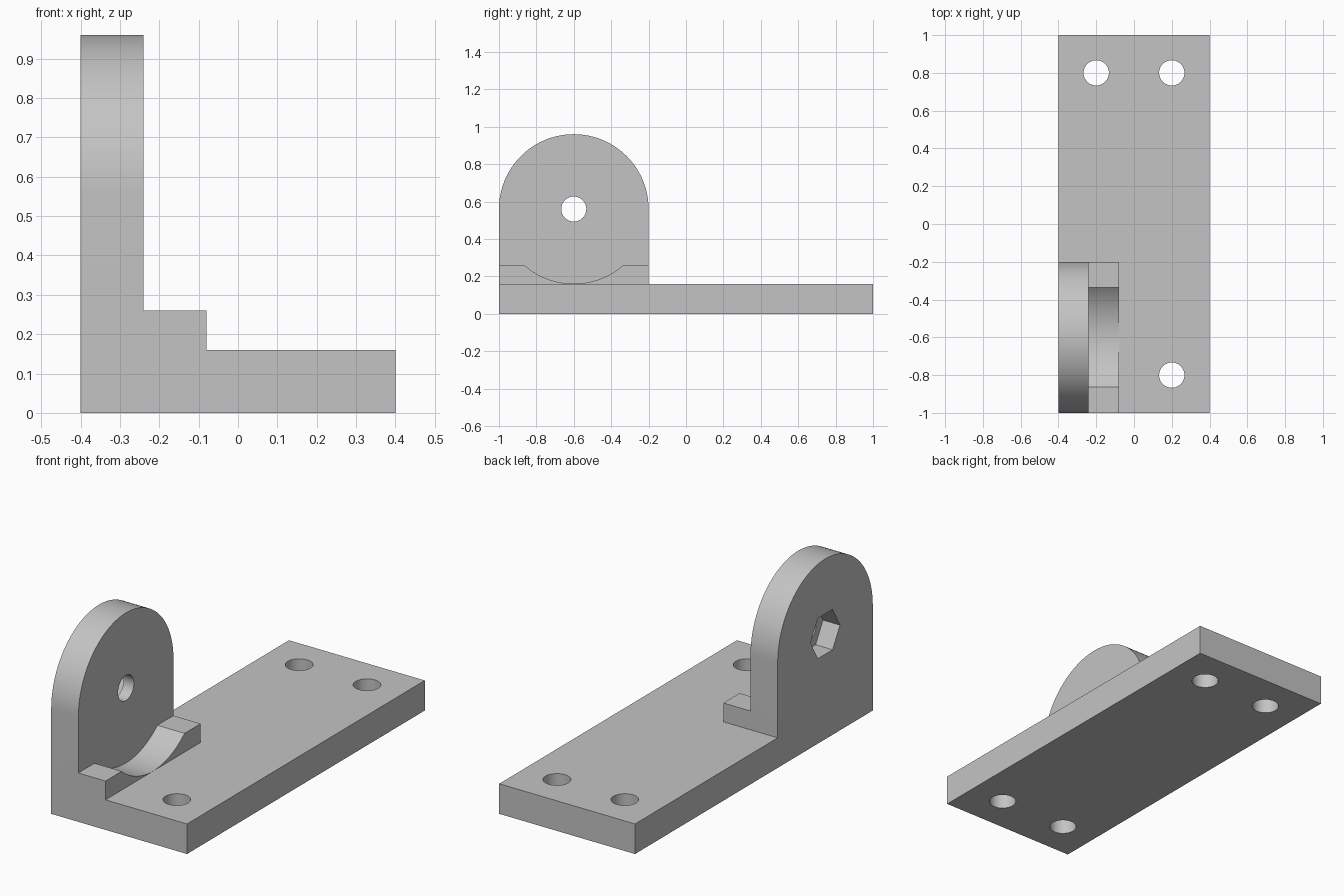
import bpy, bmesh, math
from mathutils import Matrix, Vector

cube = bpy.data.objects.get("Cube")
if cube:
    bpy.data.objects.remove(cube, do_unlink=True)

grey = bpy.data.materials.new("plain_grey")
grey.use_nodes = True
colour = (0.55, 0.55, 0.55, 1)
grey.diffuse_color = colour
grey.node_tree.nodes["Principled BSDF"].inputs["Base Color"].default_value = colour

PIVOT_Y, PIVOT_Z, RADIUS = -0.6, 0.56, 0.4
BASE, HOLE = 0.16, 0.067


def prism(name, profile, x0, x1):
    """Extrude a (y, z) outline along x."""
    bm = bmesh.new()
    face = bm.faces.new([bm.verts.new((x0, y, z)) for y, z in profile])
    side = bmesh.ops.extrude_face_region(bm, geom=[face])
    verts = [v for v in side["geom"] if isinstance(v, bmesh.types.BMVert)]
    bmesh.ops.translate(bm, verts=verts, vec=(x1 - x0, 0, 0))
    bmesh.ops.recalc_face_normals(bm, faces=bm.faces)
    mesh = bpy.data.meshes.new(name)
    bm.to_mesh(mesh)
    bm.free()
    mesh.materials.append(grey)
    obj = bpy.data.objects.new(name, mesh)
    bpy.context.collection.objects.link(obj)
    return obj


def arc(radius, start, end, steps):
    """Points on a circle around the pivot, in degrees."""
    angles = [math.radians(start + (end - start) * i / steps) for i in range(steps + 1)]
    return [(PIVOT_Y + radius * math.cos(a), PIVOT_Z + radius * math.sin(a)) for a in angles]


def cut(target, name, centre, radius, depth, axis="Z", sides=48):
    """Bore a hole starting at centre and running along the axis."""
    bm = bmesh.new()
    turn = Matrix.Rotation(math.pi / 2, 4, "Y") if axis == "X" else Matrix()
    spin = Matrix.Rotation(math.pi / 2, 4, "Z")
    place = Matrix.Translation(Vector(centre)) @ turn @ Matrix.Translation((0, 0, depth / 2)) @ spin
    bmesh.ops.create_cone(bm, cap_ends=True, segments=sides, radius1=radius,
                          radius2=radius, depth=depth, matrix=place)
    # Keep a hexagon's corners pointing along y
    if sides == 6:
        corner = max(bm.verts, key=lambda v: v.co.z).co
        if abs(corner.z - centre[2]) > radius * 0.95:
            bmesh.ops.rotate(bm, verts=bm.verts, cent=centre,
                             matrix=Matrix.Rotation(math.pi / 6, 3, "X"))
    mesh = bpy.data.meshes.new(name)
    bm.to_mesh(mesh)
    bm.free()
    mesh.materials.append(grey)
    cutter = bpy.data.objects.new(name, mesh)
    bpy.context.collection.objects.link(cutter)
    boolean(target, cutter, "DIFFERENCE")


def boolean(target, other, operation):
    """Apply a boolean and discard the second object."""
    mod = target.modifiers.new(operation.lower(), "BOOLEAN")
    mod.operation, mod.object, mod.solver = operation, other, "EXACT"
    bpy.context.view_layer.objects.active = target
    bpy.ops.object.modifier_apply(modifier=mod.name)
    bpy.data.objects.remove(other, do_unlink=True)


# Base plate
bracket = prism("mounting_bracket", [(-1, 0), (1, 0), (1, BASE), (-1, BASE)], -0.4, 0.4)

# Upright lug with a round top
lug = prism("lug", [(-1, 0.05), (-0.2, 0.05)] + arc(RADIUS, 0, 180, 64), -0.4, -0.24)
boolean(bracket, lug, "UNION")

# Scooped step beside the lug, as two blocks that meet at the arc's lowest point
STEP = 0.26
edge = math.degrees(math.asin((PIVOT_Z - STEP) / RADIUS))
scoop = arc(RADIUS - 0.0005, -180 + edge, -edge, 32)
step = prism("step", [(-1, 0.05), (-0.2, 0.05), (-0.2, STEP)] + scoop[::-1] + [(-1, STEP)],
             -0.3, -0.08)
boolean(bracket, step, "UNION")

# Mounting holes, the one under the step being blind
for x in (-0.2, 0.2):
    for y in (-0.8, 0.8):
        blind = x < 0 and y < 0
        cut(bracket, "screw_hole", (x, y, -0.1), HOLE, 0.1 + BASE if blind else 0.5)

# Pivot hole with a hexagonal nut pocket on the outer face
cut(bracket, "pivot_hole", (-0.5, PIVOT_Y, PIVOT_Z), HOLE, 0.4, "X")
cut(bracket, "nut_pocket", (-0.5, PIVOT_Y, PIVOT_Z), 0.124, 0.2, "X", 6)

# Smooth curved walls, sharp edges elsewhere
bpy.ops.object.select_all(action="DESELECT")
bracket.select_set(True)
bpy.context.view_layer.objects.active = bracket
bpy.ops.object.shade_smooth_by_angle(angle=math.radians(30))
